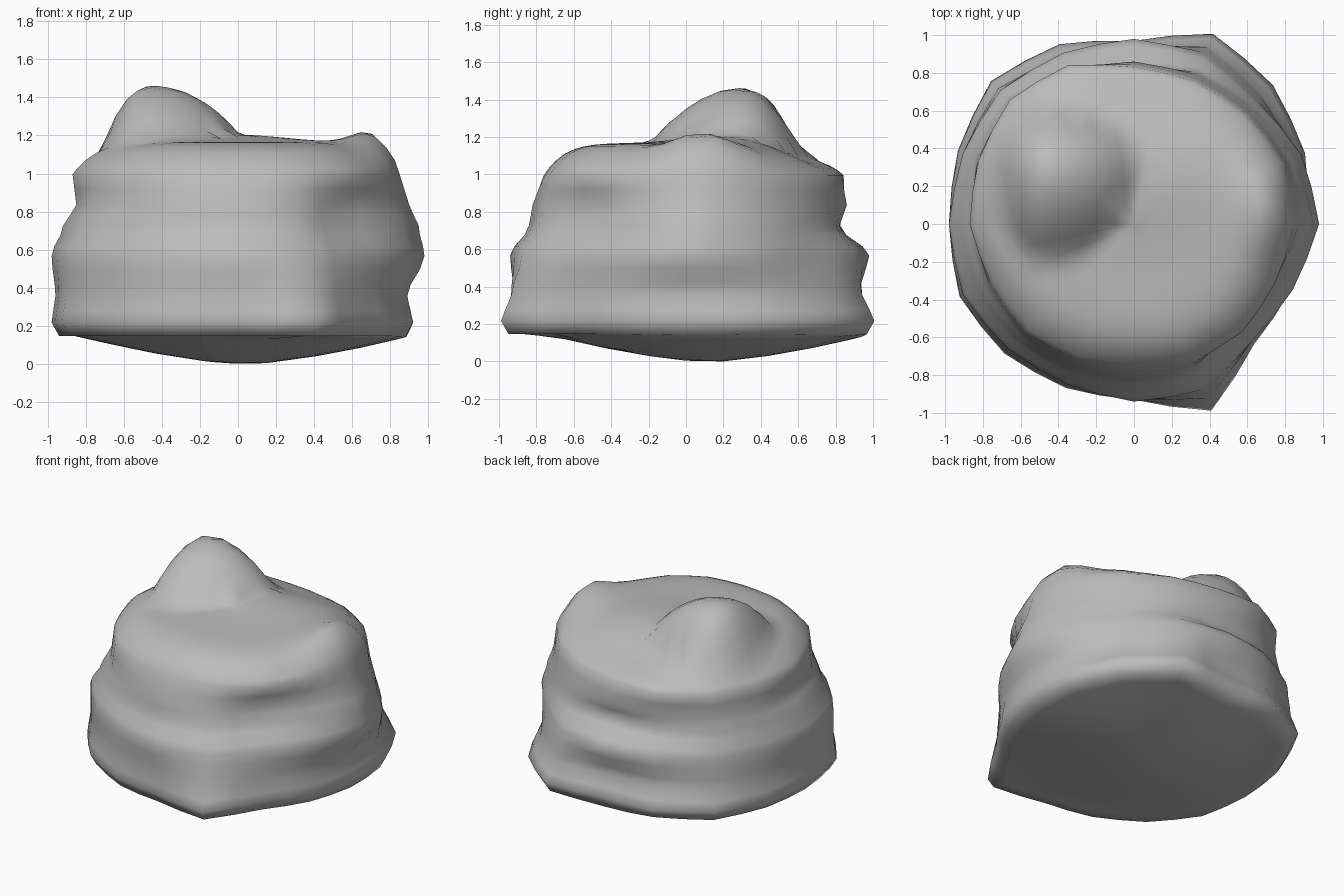
import bpy
import bmesh
from math import cos, sin, tau, exp, hypot

if "Cube" in bpy.data.objects:
    bpy.data.objects.remove(bpy.data.objects["Cube"])

SIDES = 32

# Outline radii in sixteen directions, counter-clockwise from +x, by height
OUTLINES = {
    0.22: (.92, .98, 1.04, 1.09, .97, 1.03, 1.07, 1.01, .98, 1., .97, .94, .93, 1.07, .90, .90),
    0.36: (.89, .93, .96, 1.02, .91, .96, 1.02, .98, .96, .98, .94, .92, .92, 1.01, .88, .88),
    0.57: (.98, .96, .92, .97, .98, .98, 1., .98, .98, .98, .94, .92, .94, .95, .88, .91),
    0.73: (.95, .92, .88, .87, .82, .88, .94, .93, .92, .90, .87, .84, .84, .85, .77, .84),
    0.84: (.90, .88, .86, .85, .86, .88, .92, .90, .85, .84, .83, .82, .82, .82, .75, .80),
    1.00: (.85, .86, .83, .82, .83, .91, .93, .89, .87, .82, .81, .78, .76, .79, .81, .81),
}
LEVELS = (.22, .28, .36, .42, .5, .57, .62, .68, .73, .79, .84, .92, 1.0)


def around(row, i):
    """Radius in direction i, nearly straight between the listed directions."""
    k, odd = divmod(i, 2)
    a, b = row[k], row[(k + 1) % len(row)]
    return 2 * a * b / (a + b) * .99 if odd else a


def wall_radius(i, z):
    heights = list(OUTLINES)
    for low, high in zip(heights, heights[1:]):
        if z <= high:
            f = (z - low) / (high - low)
            f = f * f * (3 - 2 * f)
            return around(OUTLINES[low], i) * (1 - f) + around(OUTLINES[high], i) * f


def bump(x, y, cx, cy, rx, ry):
    return exp(-((x - cx) / rx) ** 2 - ((y - cy) / ry) ** 2)


def knob(x, y):
    """Lopsided dome: steep to the outside and back, long to the middle and front."""
    dx, dy = x + .48, y - .33
    rx = .5 if dx > 0 else .25
    ry = .3 if dy > 0 else .53
    return max(0, 1 - (dx / rx) ** 2 - (dy / ry) ** 2)


def top_height(x, y, t):
    """Domed plateau, lower at the back, with a tall knob and a small one."""
    dome = .17 - .09 * bump(x, y, .1, .75, .7, .3)
    z = 1.0 + dome * (1 - t ** 7)
    z += .30 * knob(x, y)
    z += .04 * bump(x, y, 0, .2, .35, .3)
    z += .10 * bump(x, y, .71, .1, .14, .22)
    return z


def floor_height(x, y, t):
    """Shallow rounded underside."""
    return .15 * min(1, hypot(x - .03, y - .12) / .88) ** 1.5


bm = bmesh.new()
directions = [(cos(tau * i / SIDES), sin(tau * i / SIDES)) for i in range(SIDES)]


def ring(points):
    return [bm.verts.new(p) for p in points]


def bridge(lower, upper):
    for i in range(SIDES):
        j = (i + 1) % SIDES
        bm.faces.new((lower[i], lower[j], upper[j], upper[i]))


def cap_ring(z_edge, t, height):
    points = []
    for i, (c, s) in enumerate(directions):
        r = wall_radius(i, z_edge) * t
        points.append((r * c, r * s, height(r * c, r * s, t)))
    return ring(points)


# Underside, folded walls and knobbly top, joined from bottom to top
rings = [cap_ring(.22, t, floor_height) for t in (.2, .45, .7, .88, .96)]
for z in LEVELS:
    rings.append(ring([(wall_radius(i, z) * c, wall_radius(i, z) * s, z)
                       for i, (c, s) in enumerate(directions)]))
for t in (.97, .92, .85, .78, .71, .64, .57, .5, .42, .33, .24, .12):
    rings.append(cap_ring(1.0, t, top_height))
for lower, upper in zip(rings, rings[1:]):
    bridge(lower, upper)

# Closing fans
for loop, height in ((rings[0], floor_height), (rings[-1], top_height)):
    centre = bm.verts.new((0, 0, height(0, 0, 0)))
    for a, b in zip(loop, loop[1:] + loop[:1]):
        bm.faces.new((a, b, centre))
bmesh.ops.recalc_face_normals(bm, faces=bm.faces)

# Settle on the ground
lowest = min(v.co.z for v in bm.verts)
bmesh.ops.translate(bm, verts=bm.verts, vec=(0, 0, -lowest))

mesh = bpy.data.meshes.new("boulder")
bm.to_mesh(mesh)
bm.free()
for face in mesh.polygons:
    face.use_smooth = True

stone = bpy.data.materials.new("grey_stone")
stone.use_nodes = True
grey = (.5, .5, .5, 1)
stone.diffuse_color = grey
stone.node_tree.nodes["Principled BSDF"].inputs["Base Color"].default_value = grey
mesh.materials.append(stone)

boulder = bpy.data.objects.new("boulder", mesh)
bpy.context.collection.objects.link(boulder)
